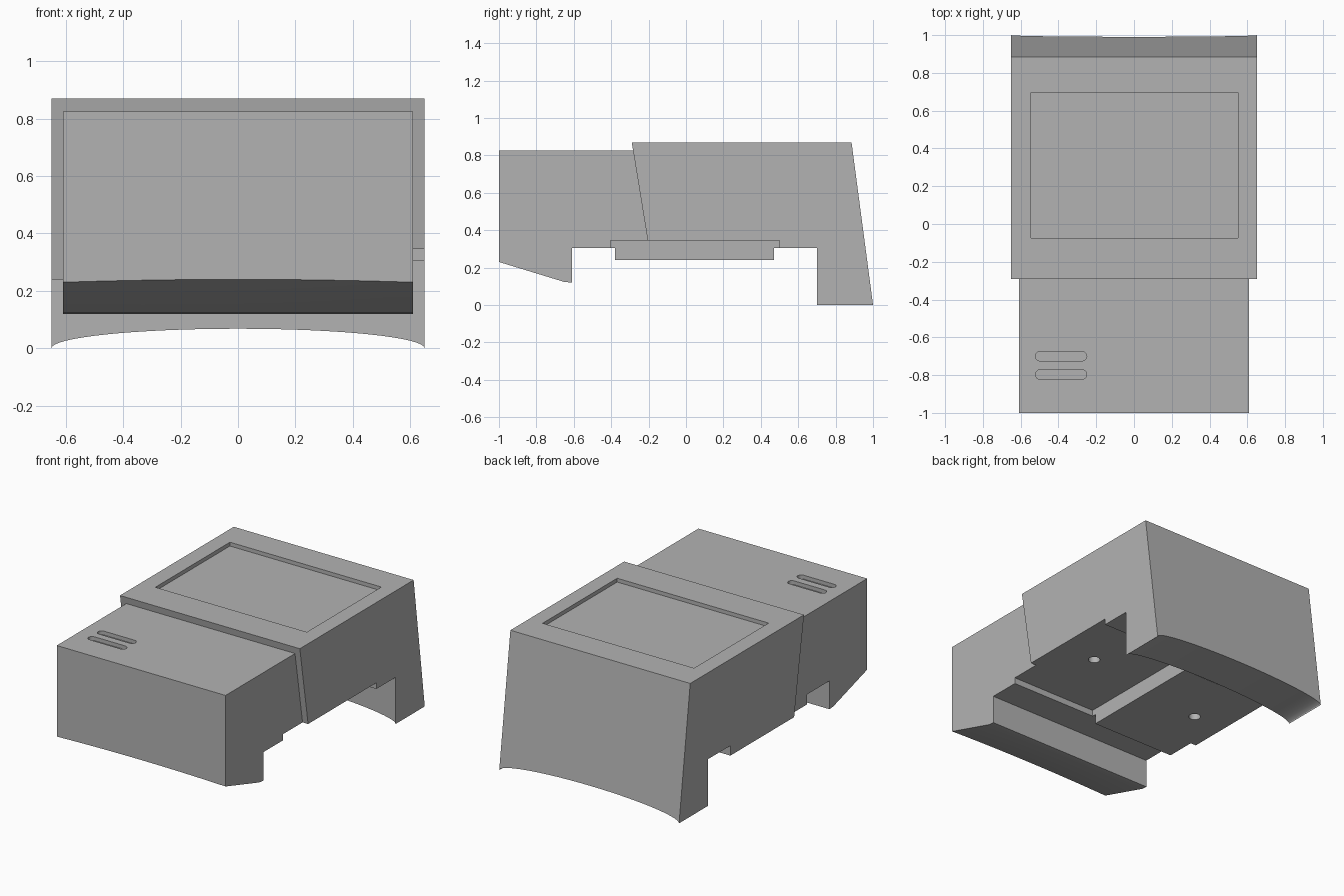
import bpy, bmesh, math
from mathutils import Vector

cube = bpy.data.objects.get("Cube")
if cube:
    bpy.data.objects.remove(cube, do_unlink=True)

COLOUR = (0.45, 0.45, 0.45, 1)
grey = bpy.data.materials.new("matte_grey")
grey.use_nodes = True
grey.diffuse_color = COLOUR
grey.node_tree.nodes["Principled BSDF"].inputs["Base Color"].default_value = COLOUR


def prism(name, outline, axis, start, end):
    """Extrude a 2D outline along x, y or z from start to end."""
    place = {"x": lambda a, b, t: (t, a, b),
             "y": lambda a, b, t: (a, t, b),
             "z": lambda a, b, t: (a, b, t)}[axis]
    bm = bmesh.new()
    face = bm.faces.new([bm.verts.new(place(a, b, start)) for a, b in outline])
    made = bmesh.ops.extrude_face_region(bm, geom=[face])["geom"]
    shift = Vector(place(0, 0, end - start))
    bmesh.ops.translate(bm, vec=shift,
                        verts=[v for v in made if isinstance(v, bmesh.types.BMVert)])
    bmesh.ops.recalc_face_normals(bm, faces=bm.faces)
    mesh = bpy.data.meshes.new(name)
    bm.to_mesh(mesh)
    bm.free()
    mesh.materials.append(grey)
    obj = bpy.data.objects.new(name, mesh)
    bpy.context.collection.objects.link(obj)
    return obj


def rect(a0, a1, b0, b1):
    return [(a0, b0), (a1, b0), (a1, b1), (a0, b1)]


def combine(body, tool, operation):
    """Apply a boolean and discard the tool."""
    mod = body.modifiers.new(operation.lower(), "BOOLEAN")
    mod.operation = operation
    mod.solver = "EXACT"
    mod.object = tool
    bpy.context.view_layer.objects.active = body
    bpy.ops.object.modifier_apply(modifier=mod.name)
    bpy.data.objects.remove(tool, do_unlink=True)


# Rear housing: slanted front and back, with a leg at the back
SLANT = [(-0.29, 0.87), (-0.198, 0.305)]
housing = prism("housing", SLANT + [(0.7, 0.305), (0.7, 0), (1, 0), (0.885, 0.87)],
                "x", -0.65, 0.65)

# Front housing: narrower, with a hooked lip whose lower edge bows upward
front = prism("front_housing",
              [(-1, 0.825), (-1, 0.23), (-0.65, 0.123), (-0.61, 0.12),
               (-0.61, 0.305), (-0.1, 0.305), (-0.1, 0.825)], "x", -0.61, 0.61)
bm = bmesh.new()
bm.from_mesh(front.data)
for i in range(1, 12):
    bmesh.ops.bisect_plane(bm, geom=bm.verts[:] + bm.edges[:] + bm.faces[:],
                           plane_co=(-0.61 + 1.22 * i / 12, 0, 0), plane_no=(1, 0, 0))
for v in bm.verts:
    if v.co.y < -0.99 and v.co.z < 0.3:
        v.co.z += 0.01 * (1 - (v.co.x / 0.61) ** 2)
bm.to_mesh(front.data)
bm.free()
combine(housing, front, "UNION")

# Raised pad under one half, narrower in front of the slant
combine(housing, prism("pad_front", rect(-0.38, 0, 0.24, 0.4), "x", -0.61, 0.01), "UNION")
combine(housing, prism("pad_rear", [(-0.188, 0.24), (0.47, 0.24), (0.47, 0.4), (-0.214, 0.4)],
                       "x", -0.65, 0.01), "UNION")

# Matching recess under the other half
combine(housing, prism("recess", rect(-0.405, 0.5, 0.2, 0.345), "x", -0.01, 0.8), "DIFFERENCE")

# Elliptical arch under the back leg
arch = [(0.65 * math.cos(math.pi * i / 32), 0.068 * math.sin(math.pi * i / 32))
        for i in range(33)]
combine(housing, prism("arch", arch + [(-0.65, -0.1), (0.65, -0.1)], "y", 0.6, 1.1), "DIFFERENCE")

# Shallow screen panel on top
combine(housing, prism("screen", rect(-0.545, 0.55, -0.075, 0.695), "z", 0.845, 1), "DIFFERENCE")

# Two rounded slots on the front housing
for y in (-0.7, -0.797):
    slot = []
    for x, turn in ((-0.275, -90), (-0.497, 90)):
        for i in range(9):
            a = math.radians(turn + 22.5 * i)
            slot.append((x + 0.025 * math.cos(a), y + 0.025 * math.sin(a)))
    combine(housing, prism("slot", slot, "z", 0.80, 1), "DIFFERENCE")

# Screw holes in the underside
for x, y in ((0.38, 0.075), (-0.42, 0.075)):
    ring = [(x + 0.036 * math.cos(math.tau * i / 24), y + 0.036 * math.sin(math.tau * i / 24))
            for i in range(24)]
    combine(housing, prism("screw_hole", ring, "z", 0.1, 0.45), "DIFFERENCE")

bpy.ops.object.select_all(action="DESELECT")
housing.select_set(True)
bpy.context.view_layer.objects.active = housing
bpy.ops.object.shade_smooth_by_angle(angle=math.radians(25))
